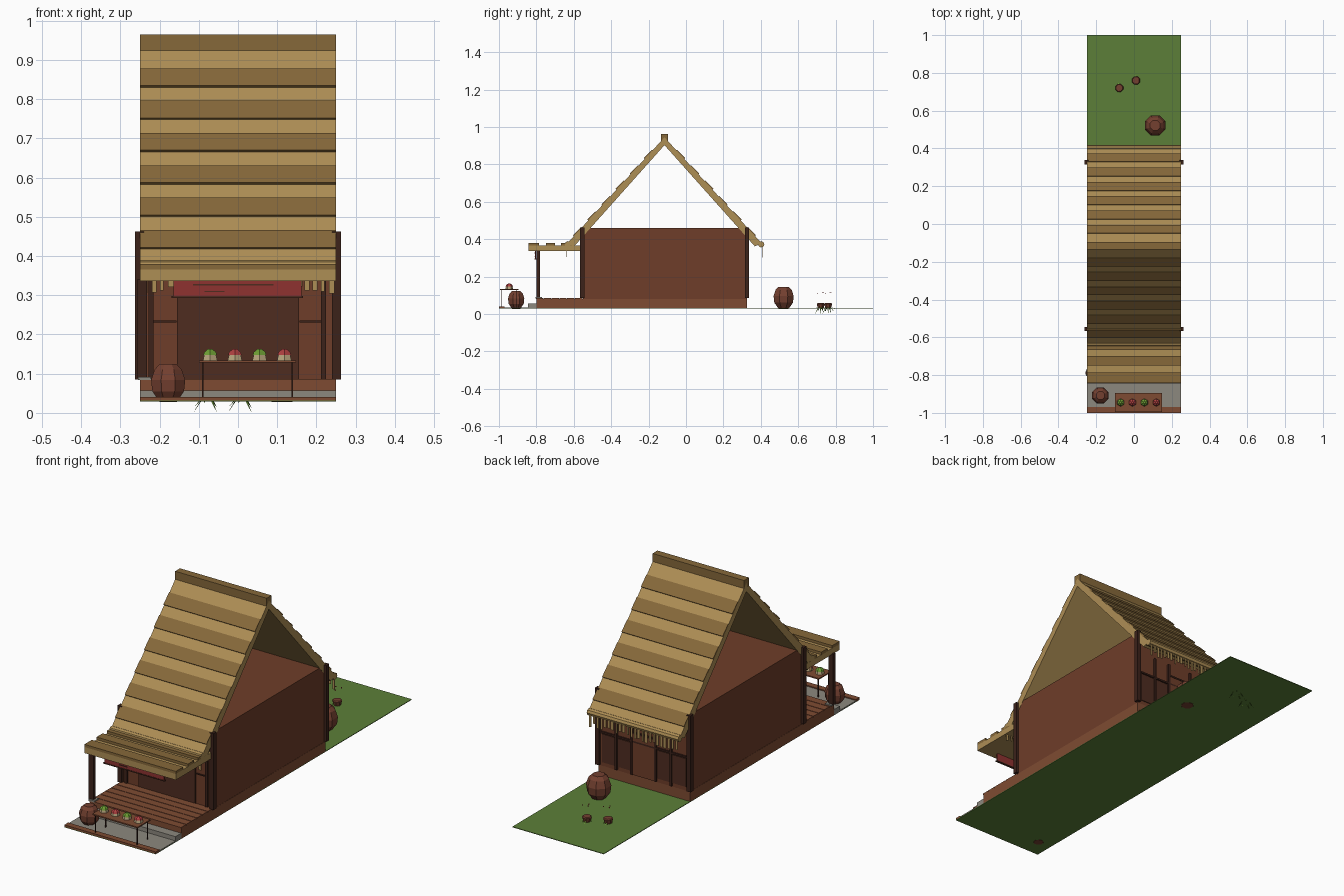
import bpy, bmesh, math, random
from mathutils import Vector

if "Cube" in bpy.data.objects:
    bpy.data.objects.remove(bpy.data.objects["Cube"])
random.seed(4)

def mat(name, hexcol):
    m = bpy.data.materials.new(name)
    c = [int(hexcol[i:i + 2], 16) / 255 for i in (0, 2, 4)]
    m.diffuse_color = [((v + 0.055) / 1.055) ** 2.4 for v in c] + [1]
    m.use_nodes = True
    m.node_tree.nodes["Principled BSDF"].inputs["Base Color"].default_value = m.diffuse_color
    return m

WALL, DARK, POST = mat("wall", "6E3D29"), mat("dark_wood", "4E2C20"), mat("post_wood", "3C221A")
DECK, STRAW, STRAW2 = mat("deck_wood", "7E4B32"), mat("straw", "AE8E55"), mat("dark_straw", "86683A")
GRASS, STONE, RED = mat("grass", "5C7F38"), mat("stone", "8C887E"), mat("red_cloth", "8E3230")
CLAY, LEAF, BOWL = mat("clay", "744030"), mat("leaf", "6FA035"), mat("bowl", "B8A47C")
FRUIT = mat("fruit", "B04040")

def finish(name, bm, m):
    bmesh.ops.recalc_face_normals(bm, faces=bm.faces)
    me = bpy.data.meshes.new(name)
    bm.to_mesh(me)
    bm.free()
    me.materials.append(m)
    ob = bpy.data.objects.new(name, me)
    bpy.context.collection.objects.link(ob)
    return ob

def add_box(bm, x0, x1, y0, y1, z0, z1):
    vs = bmesh.ops.create_cube(bm, size=1)["verts"]
    for v in vs:
        v.co = ((x0 + x1) / 2 + v.co.x * (x1 - x0), (y0 + y1) / 2 + v.co.y * (y1 - y0),
                (z0 + z1) / 2 + v.co.z * (z1 - z0))

def boxes(name, m, *dims):
    bm = bmesh.new()
    for d in dims:
        add_box(bm, *d)
    return finish(name, bm, m)

def prisms(name, m, profiles, hx=0.25):
    # yz profiles extruded across the full width
    bm = bmesh.new()
    for pts in profiles:
        f = bm.faces.new([bm.verts.new((-hx, y, z)) for y, z in pts])
        ext = bmesh.ops.extrude_face_region(bm, geom=[f])["geom"]
        bmesh.ops.translate(bm, vec=(2 * hx, 0, 0), verts=[g for g in ext if isinstance(g, bmesh.types.BMVert)])
    return finish(name, bm, m)

def lathe(name, m, loc, profile, n=8):
    bm = bmesh.new()
    rings = [[bm.verts.new((loc[0] + r * math.cos(2 * math.pi * (i + .5) / n),
                            loc[1] + r * math.sin(2 * math.pi * (i + .5) / n), loc[2] + z))
              for i in range(n)] for r, z in profile]
    for a, b in zip(rings, rings[1:]):
        for i in range(n):
            j = (i + 1) % n
            bm.faces.new((a[i], a[j], b[j], b[i]))
    bm.faces.new(rings[0])
    bm.faces.new(rings[-1])
    return finish(name, bm, m)

# Ground, paving and kerb
boxes("grass_ground", GRASS, (-.25, .25, -1, 1, .029, .032))
boxes("paving", STONE, (-.25, .25, -.97, -.8, .031, .036))
boxes("front_step", STONE, (-.25, .25, -.845, -.8, .034, .057))
boxes("kerb", DECK, (-.25, .25, -1, -.97, .03, .041))

# Raised floor, porch boards and solid house body
boxes("platform", DECK, (-.25, .25, -.8, .325, .03, .081))
boxes("porch_boards", DECK, *[(-.25, .25, -.803 + i * .042, -.764 + i * .042, .08, .086) for i in range(6)])
boxes("house_body", WALL, (-.249, .249, -.55, .325, .08, .46))

# Corner posts
boxes("corner_posts", POST, *[(min(s * .24, s * .262), max(s * .24, s * .262), y - .011, y + .011, .085, .463)
                              for s in (-1, 1) for y in (-.555, .327)])
boxes("porch_post", POST, (-.258, -.232, -.798, -.78, .09, .34))
boxes("post_stone", STONE, (-.255, -.222, -.805, -.77, .084, .092))

# Front wall: dark doorway and framing
boxes("doorway", DARK, (-.155, .155, -.556, -.548, .085, .33))
boxes("front_frame", POST, *[(x - .006, x + .006, -.56, -.548, .085, .34) for x in (-.222, .218)],
      *[(min(a, b), max(a, b), -.555, -.548, .231, .236) for a, b in ((-.215, -.157), (.157, .212))])

# Back wall: sliding door, uprights and rail
boxes("back_door", WALL, (-.06, .06, .324, .333, .085, .29))
boxes("back_panels", DARK, *[(x, x + .075, .324, .329, .1, .24) for x in (-.23, -.147, .072, .155)])
boxes("back_frame", POST, *[(x - .005, x + .005, .324, .336, .085, .35) for x in (-.15, -.065, .065, .15)],
      (-.24, .24, .324, .333, .245, .253), (-.065, .065, .324, .335, .288, .296))

# Thatched roof: chevron slab, overlapping bands, ridge cap, eave rolls
YC, ZT, K = -.115, .945, 1.09
prisms("roof_slab", STRAW, [[(YC, ZT), (YC + .52, ZT - K * .52), (YC + .483, .362),
                             (YC, .903), (YC - .483, .362), (YC - .52, ZT - K * .52)]])
bands = []
for s in (-1, 1):
    for i in range(6):
        u0 = (ZT - .4175 - i * .0825) / K
        u1 = u0 - .042
        p = lambda u, t: (YC + s * (u + t * .737), ZT - K * u + t * .676)
        bands.append([p(u0, -.004), p(u0, .007), p(u1, .004), p(u1, -.004)])
prisms("thatch_bands", STRAW2, bands)
prisms("ridge_cap", STRAW2, [[(YC - .019, .92), (YC + .019, .92), (YC + .019, .964), (YC - .019, .964)]])
prisms("eave_rolls", STRAW, [[(y + .017 * math.cos(a * math.pi / 4), .373 + .017 * math.sin(a * math.pi / 4))
                              for a in range(8)] for y in (.402, -.632)])

# Hanging straw fringe under both eaves
fringe = []
for y in (-.638, .41):
    for i in range(24):
        x = -.24 + i * .0205
        w = random.uniform(.008, .016)
        fringe.append((x, x + w, y - .001, y + .001, random.uniform(.303, .325), .37))
boxes("straw_fringe", STRAW, *fringe)

# Porch awning with raised slats and red banner
boxes("awning", STRAW, (-.25, .25, -.843, -.555, .336, .366))
boxes("awning_slats", STRAW2, *[(-.25, .25, a, b, .364, .379) for a, b in
                                ((-.843, -.785), (-.748, -.7), (-.668, -.61))])
boxes("banner", RED, (-.165, .162, -.808, -.801, .297, .338))
boxes("banner_rods", DARK, (-.17, .166, -.81, -.799, .293, .298), (-.115, .09, -.811, -.808, .325, .328),
      (-.085, -.035, -.811, -.808, .308, .311))

# Market table
boxes("table_top", DECK, (-.1, .148, -.995, -.895, .128, .134))
boxes("table_legs", POST, *[(x - .002, x + .002, y - .002, y + .002, .034, .13)
                            for x in (-.09, .138) for y in (-.985, -.905)])
for i in range(4):
    x = -.071 + i * .063
    lathe("produce_bowl", BOWL, (x, -.945, .134), [(.021, 0), (.017, .015)], 6)
    lathe("produce", (LEAF, FRUIT)[i % 2], (x, -.945, .147), [(.02, 0), (.017, .008), (.006, .016)], 6)

# Clay jars
for x, y, r, h in ((-.178, -.908, .047, .096), (.112, .522, .058, .118)):
    lathe("clay_jar", CLAY, (x, y, .028), [(r * .5, 0), (r * .93, h * .28), (r, h * .58), (r * .8, h * .86),
                                           (r * .5, h)])

# Back garden pots with drooping leaves and floating buds
for x, y in ((-.078, .72), (.01, .76)):
    lathe("plant_pot", CLAY, (x, y, .03), [(.016, 0), (.023, .024), (.019, .028)])
    bm = bmesh.new()
    for k in range(7):
        a = k * math.tau / 7
        d, t = Vector((math.cos(a), math.sin(a), 0)), Vector((-math.sin(a), math.cos(a), 0))
        c = Vector((x, y, .045))
        tip = c + d * .04 + Vector((0, 0, -.045 + .012 * (k % 3)))
        bm.faces.new([bm.verts.new(v) for v in (c + d * .008 + t * .005, c + d * .008 - t * .005, tip)])
    finish("pot_leaves", bm, LEAF)
    boxes("flower_buds", FRUIT, *[(x + i * .014 - .002, x + i * .014 + .002, y + j - .002, y + j + .002,
                                   .108 + abs(i) * .004, .112 + abs(i) * .004)
                                  for i, j in ((-1, .01), (0, -.015), (1, .015))])
